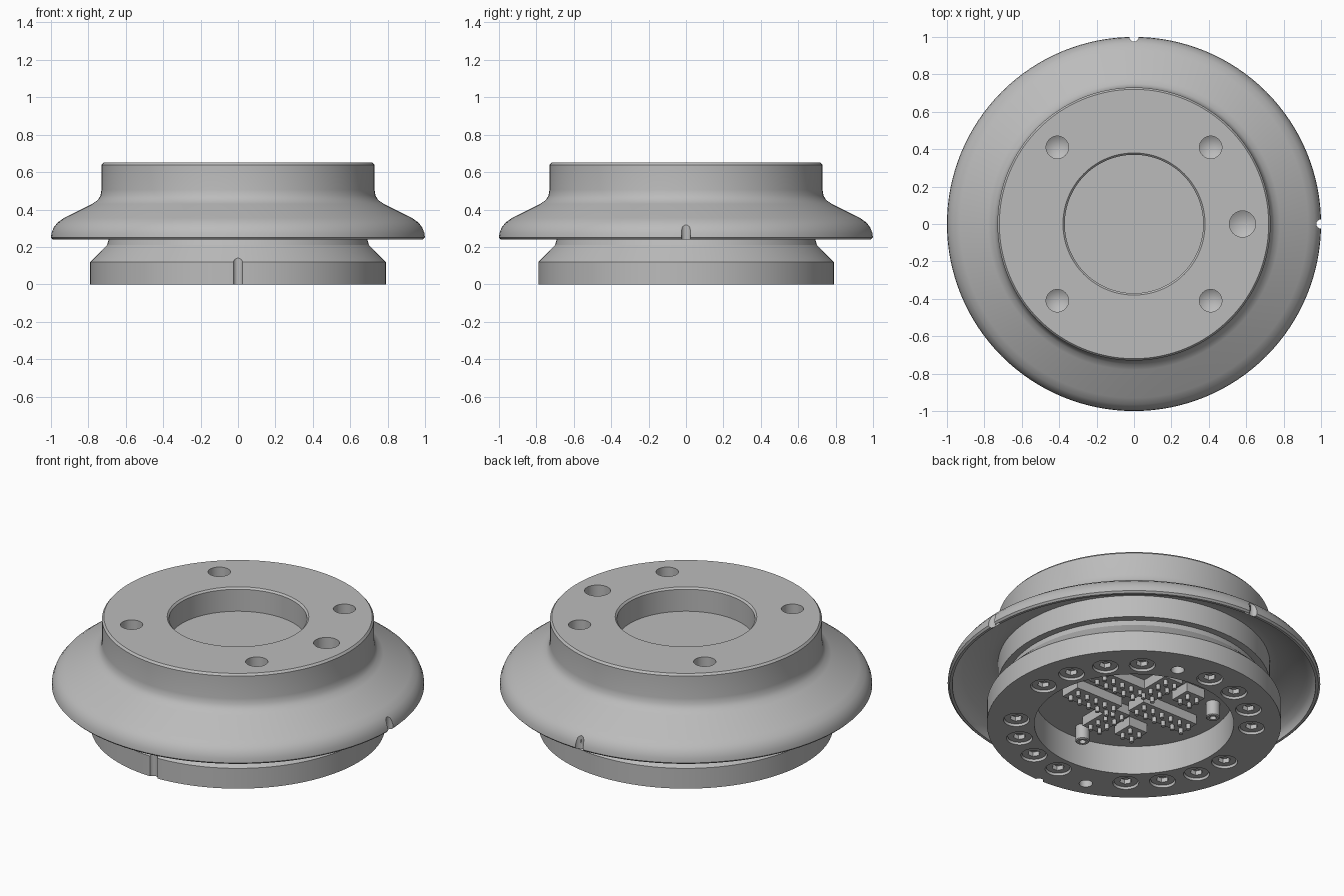
import bpy, bmesh, math
from mathutils import Matrix, Vector

old = bpy.data.objects.get("Cube")
if old:
    bpy.data.objects.remove(old, do_unlink=True)

grey = bpy.data.materials.new("machined_grey")
grey.use_nodes = True
colour = (0.5, 0.5, 0.5, 1)
grey.diffuse_color = colour
grey.node_tree.nodes["Principled BSDF"].inputs["Base Color"].default_value = colour


def make_object(name, bm):
    bmesh.ops.recalc_face_normals(bm, faces=bm.faces)
    mesh = bpy.data.meshes.new(name)
    bm.to_mesh(mesh)
    bm.free()
    mesh.materials.append(grey)
    ob = bpy.data.objects.new(name, mesh)
    bpy.context.collection.objects.link(ob)
    return ob


def select(ob):
    bpy.ops.object.select_all(action='DESELECT')
    ob.select_set(True)
    bpy.context.view_layer.objects.active = ob


def smooth(ob):
    select(ob)
    bpy.ops.object.shade_smooth_by_angle(angle=math.radians(28))


def lathe(bm, profile, steps, centre=(0, 0)):
    """Spin an (r, z) profile, starting and ending on the axis, into a solid."""
    offset = Vector((*centre, 0))
    rings = []
    for r, z in profile:
        count = steps if r > 0 else 1
        rings.append([bm.verts.new(offset + Vector((
            r * math.cos(math.tau * i / steps), r * math.sin(math.tau * i / steps), z)))
            for i in range(count)])
    for a, b in zip(rings, rings[1:]):
        for i in range(steps):
            j = (i + 1) % steps
            corners = [a[i % len(a)], a[j % len(a)], b[j % len(b)], b[i % len(b)]]
            bm.faces.new(list(dict.fromkeys(corners)))


def rod(bm, x, y, r, z0, z1, steps=32):
    lathe(bm, [(0, z0), (r, z0), (r, z1), (0, z1)], steps, (x, y))


def polar(r, degrees):
    a = math.radians(degrees)
    return r * math.cos(a), r * math.sin(a)


def cut(target, name, bm):
    cutter = make_object(name, bm)
    cutter.hide_render = True
    mod = target.modifiers.new(name, 'BOOLEAN')
    mod.operation = 'DIFFERENCE'
    mod.solver = 'EXACT'
    mod.object = cutter
    select(target)
    bpy.ops.object.modifier_apply(modifier=mod.name)
    bpy.data.objects.remove(cutter, do_unlink=True)


# Body: base ring with bottom recess, neck, hollow skirt, top boss with bore
RECESS = 0.17
bm = bmesh.new()
lathe(bm, [
    (0, RECESS), (0.535, RECESS), (0.535, 0), (0.79, 0), (0.79, 0.12),
    (0.70, 0.21), (0.69, 0.245), (0.73, 0.245), (0.73, 0.375), (0.77, 0.375),
    (0.92, 0.315), (0.955, 0.29), (0.972, 0.265), (0.975, 0.24), (0.99, 0.24),
    (1.0, 0.25), (0.997, 0.275), (0.985, 0.305), (0.965, 0.33), (0.93, 0.355),
    (0.78, 0.43), (0.75, 0.45), (0.735, 0.475), (0.73, 0.505), (0.73, 0.638),
    (0.72, 0.65), (0.38, 0.65), (0.37, 0.64), (0.37, 0.51), (0, 0.51)], 128)
body = make_object("adapter_body", bm)

# Conical-bottomed holes in the top face
bm = bmesh.new()
holes = [(x, y, 0.06) for x in (-0.41, 0.41) for y in (-0.41, 0.41)]
for x, y, r in holes + [(0.58, 0, 0.07)]:
    lathe(bm, [(0, 0.46), (r, 0.50), (r, 0.7), (0, 0.7)], 32, (x, y))
cut(body, "top_holes", bm)

# Alignment grooves in the skirt and in the base ring
bm = bmesh.new()
rod(bm, 1, 0, 0.025, 0.1, 0.5)
rod(bm, 0, 1, 0.025, 0.1, 0.5)
rod(bm, 0, -0.795, 0.025, -0.1, 0.2)
cut(body, "alignment_grooves", bm)

# Screw recesses and two dowel holes in the underside
screws = [polar(0.633, q * 90 + s * 18) for q in range(4) for s in range(4)]
bm = bmesh.new()
for x, y in screws:
    rod(bm, x, y, 0.07, -0.1, 0.045)
for r, angle in ((0.625, 72), (0.69, 252)):
    rod(bm, *polar(r, angle), 0.036, -0.1, 0.1)
cut(body, "underside_holes", bm)
smooth(body)

# Screw heads with hexagonal sockets
bm = bmesh.new()
for x, y in screws:
    rod(bm, x, y, 0.064, 0.012, 0.05)
heads = make_object("screw_heads", bm)
bm = bmesh.new()
for x, y in screws:
    rod(bm, x, y, 0.034, -0.1, 0.038, 6)
cut(heads, "hex_sockets", bm)
smooth(heads)

# Hollow guide posts in the recess
bm = bmesh.new()
for angle in (30, 150, 270):
    lathe(bm, [(0, 0.18), (0.038, 0.18), (0.038, 0.085), (0.032, 0.08),
               (0.018, 0.08), (0.018, 0.12), (0, 0.12)], 24, polar(0.43, angle))
smooth(make_object("guide_posts", bm))

# Connector blocks: centre x, y and number of contacts along x, y
PITCH = 0.062
blocks = [(-0.2, 0, 6, 2)]
for side in (-1, 1):
    blocks += [(0.2, side * 0.11, 5, 2), (0.01, side * 0.22, 2, 4), (-0.18, side * 0.24, 2, 2)]
block_bm, pin_bm = bmesh.new(), bmesh.new()
for x, y, nx, ny in blocks:
    size = (nx * PITCH, ny * PITCH, 0.06)
    bmesh.ops.create_cube(block_bm, size=1, matrix=Matrix.Translation(
        (x, y, RECESS - 0.025)) @ Matrix.Diagonal((*size, 1)))
    for i in range(nx):
        for j in range(ny):
            rod(pin_bm, x + (i - (nx - 1) / 2) * PITCH, y + (j - (ny - 1) / 2) * PITCH,
                0.012, 0.085, 0.12, 12)
make_object("connector_blocks", block_bm)
smooth(make_object("contact_pins", pin_bm))
